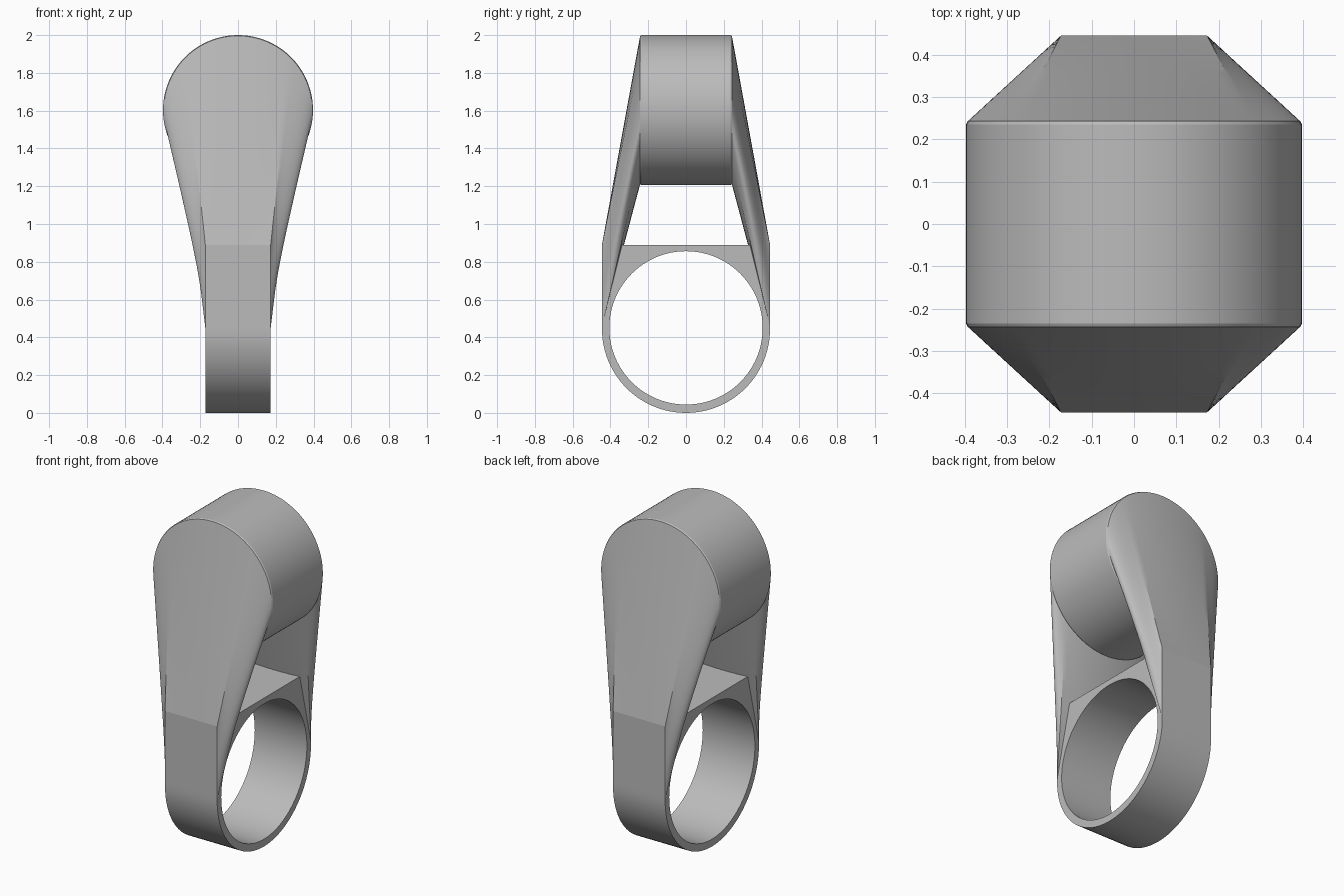
import bpy, math

if "Cube" in bpy.data.objects:
    bpy.data.objects.remove(bpy.data.objects["Cube"], do_unlink=True)

grey = bpy.data.materials.new("plain grey")
grey.use_nodes = True
COLOUR = (0.5, 0.5, 0.5, 1)
grey.diffuse_color = COLOUR
grey.node_tree.nodes["Principled BSDF"].inputs["Base Color"].default_value = COLOUR

N = 96            # points around every loop
HALF_W = 0.173    # half width of the band
BAND_R = 0.445    # outer radius of the band
DRUM_Z, DRUM_R, RIM_R = 1.603, 0.397, 0.393
DRUM_Y, RIM_Y = 0.235, 0.243


def loft(name, loops, caps=False, cyclic=False):
    """Skin a list of equal-length loops into one smooth-shaded object."""
    verts = [p for loop in loops for p in loop]
    count = len(loops)
    faces = []
    for a in range(count if cyclic else count - 1):
        b = (a + 1) % count
        for i in range(N):
            j = (i + 1) % N
            faces.append((a * N + i, a * N + j, b * N + j, b * N + i))
    if caps:
        faces.append(tuple(reversed(range(N))))
        faces.append(tuple(range((count - 1) * N, count * N)))
    mesh = bpy.data.meshes.new(name)
    mesh.from_pydata(verts, [], faces)
    mesh.materials.append(grey)
    obj = bpy.data.objects.new(name, mesh)
    bpy.context.collection.objects.link(obj)
    bpy.ops.object.select_all(action="DESELECT")
    obj.select_set(True)
    bpy.context.view_layer.objects.active = obj
    bpy.ops.object.mode_set(mode="EDIT")
    bpy.ops.mesh.select_all(action="SELECT")
    bpy.ops.mesh.normals_make_consistent(inside=False)
    bpy.ops.object.mode_set(mode="OBJECT")
    bpy.ops.object.shade_smooth_by_angle(angle=math.radians(20))
    return obj


angles = [2 * math.pi * i / N for i in range(N)]


def circle(radius, y):
    return [(radius * math.cos(a), y, DRUM_Z + radius * math.sin(a)) for a in angles]


def band_outer(x):
    """Round below, square above."""
    loop = []
    for a in angles:
        c, s = math.cos(a), math.sin(a)
        r = BAND_R if s <= 0 else BAND_R / max(abs(c), s)
        loop.append((x, r * c, BAND_R + r * s))
    return loop


def band_inner(x):
    return [(x, 0.406 * math.cos(a), 0.45 + 0.406 * math.sin(a)) for a in angles]


def rectangle(y):
    """Upright patch on the band, its corners lined up with the diagonals."""
    loop = []
    for a in angles:
        c, s = math.cos(a), math.sin(a)
        k = 1 / max(abs(c), abs(s))
        loop.append((HALF_W * c * k, y, 0.67 + 0.22 * s * k))
    return loop


# Finger band with flat top
loft("band", [band_outer(-HALF_W), band_outer(HALF_W),
              band_inner(HALF_W), band_inner(-HALF_W)], cyclic=True)

# Horizontal drum with a fine chamfer on both rims
loft("drum", [circle(RIM_R, -RIM_Y), circle(DRUM_R, -DRUM_Y),
              circle(DRUM_R, DRUM_Y), circle(RIM_R, RIM_Y)], caps=True)

# Ruled arms blending from the band sides to the drum ends
STEPS = 16
for name, side in (("front_arm", -1), ("back_arm", 1)):
    start, end = rectangle(side * BAND_R), circle(RIM_R, side * RIM_Y)
    loops = []
    for k in range(STEPS + 1):
        t = k / STEPS
        loops.append([tuple(p + (q - p) * t for p, q in zip(u, v))
                      for u, v in zip(start, end)])
    loft(name, loops)
